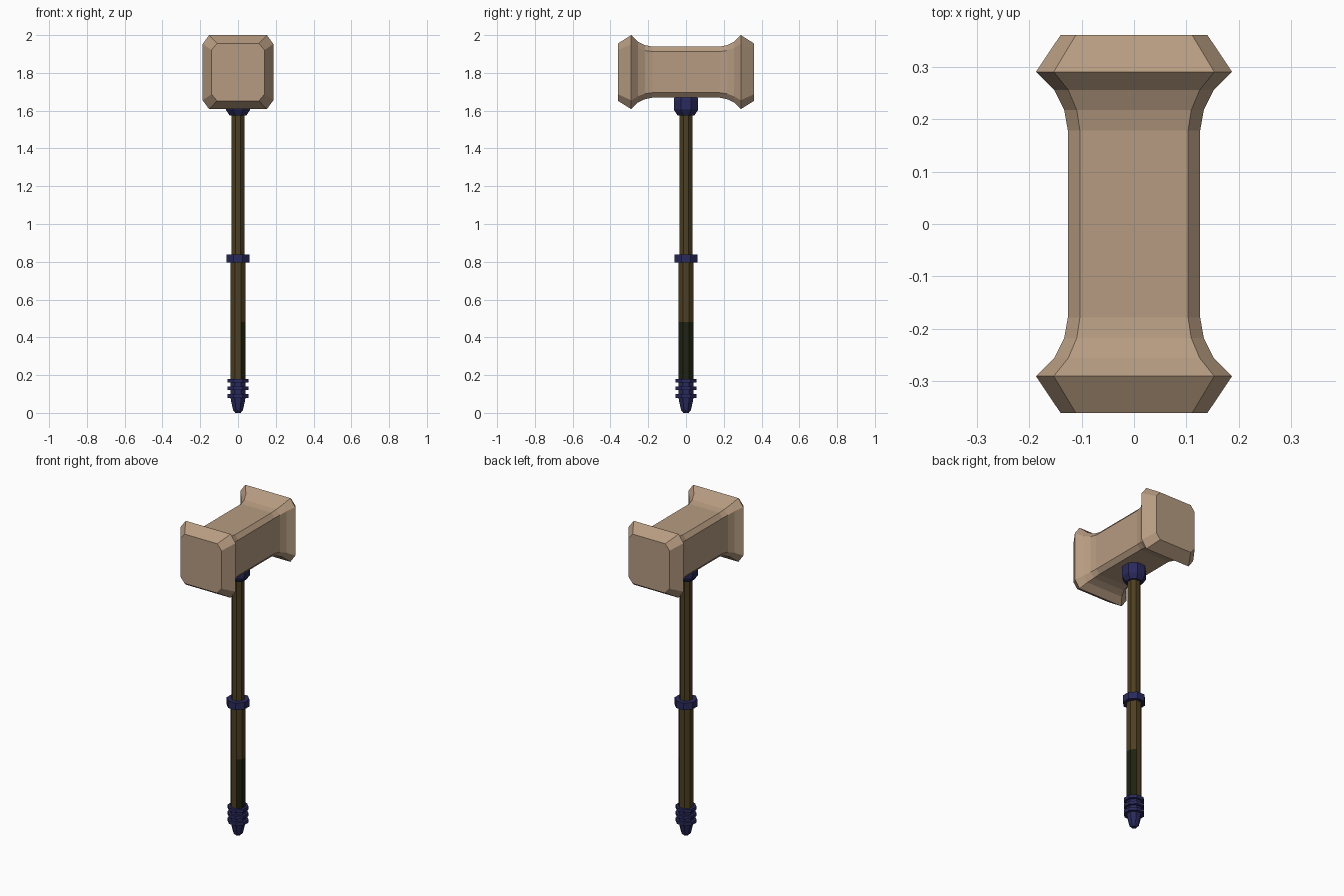
import bpy, bmesh, math

if "Cube" in bpy.data.objects:
    bpy.data.objects.remove(bpy.data.objects["Cube"])


def material(name, rgb):
    m = bpy.data.materials.new(name)
    m.diffuse_color = (*rgb, 1)
    m.use_nodes = True
    m.node_tree.nodes["Principled BSDF"].inputs["Base Color"].default_value = m.diffuse_color
    return m


STONE = material("tan stone", (0.47, 0.33, 0.22))
BLUE = material("dark blue metal", (0.023, 0.023, 0.11))
BROWN = material("olive brown wood", (0.075, 0.050, 0.015))
GREEN = material("dark green wood", (0.014, 0.016, 0.005))


def loft(name, rings, mats):
    """Skin a list of equal-length point rings and cap both ends."""
    bm = bmesh.new()
    vs = [[bm.verts.new(p) for p in ring] for ring in rings]
    n = len(vs[0])
    for a, b in zip(vs, vs[1:]):
        for i in range(n):
            j = (i + 1) % n
            bm.faces.new((a[i], a[j], b[j], b[i]))
    bm.faces.new(vs[0])
    bm.faces.new(vs[-1])
    bmesh.ops.recalc_face_normals(bm, faces=bm.faces)
    me = bpy.data.meshes.new(name)
    bm.to_mesh(me)
    bm.free()
    for m in mats:
        me.materials.append(m)
    ob = bpy.data.objects.new(name, me)
    bpy.context.collection.objects.link(ob)
    return ob


def turned(name, profile, mats):
    """Eight-sided turned part; profile is (apothem, z), flats face the axes."""
    k = 1 / math.cos(math.pi / 8)
    angles = [math.pi / 8 + i * math.pi / 4 for i in range(8)]
    rings = [[(r * k * math.cos(a), r * k * math.sin(a), z) for a in angles]
             for r, z in profile]
    return loft(name, rings, mats)


def section(y, hx, hz, cx, cz, zc=1.804):
    """Chamfered rectangle across the head."""
    pts = [(hx, hz - cz), (hx - cx, hz), (cx - hx, hz), (-hx, hz - cz),
           (-hx, cz - hz), (cx - hx, -hz), (hx - cx, -hz), (hx, cz - hz)]
    return [(x, y, zc + z) for x, z in pts]


# hammer head: half profile mirrored front to back
half = [(0.36, 0.14, 0.152, 0.029, 0.035),
        (0.29, 0.187, 0.196, 0.034, 0.047),
        (0.255, 0.152, 0.161, 0.027, 0.033),
        (0.217, 0.133, 0.143, 0.024, 0.029),
        (0.178, 0.126, 0.135, 0.023, 0.026)]
sections = [section(-y, *r) for y, *r in half] + [section(y, *r) for y, *r in half[::-1]]
loft("hammer_head", sections, [STONE])

# handle: thinner above the middle ring, dark patch low on the +x side
turned("upper_handle", [(0.034, 0.80), (0.034, 1.68)], [BROWN])
grip = turned("lower_handle", [(0.040, 0.10), (0.040, 0.42), (0.040, 0.48), (0.040, 0.82)],
              [BROWN, GREEN])
for f in grip.data.polygons:
    top = 0.45 if f.normal.y < -0.3 else 0.48
    if f.normal.x > 0.3 and f.center.z < top:
        f.material_index = 1

# metal fittings
turned("head_collar", [(0.045, 1.575), (0.064, 1.605), (0.064, 1.66), (0.055, 1.69)], [BLUE])
turned("middle_ring", [(0.060, 0.795), (0.060, 0.838)], [BLUE])
for i, z in enumerate((0.08, 0.12, 0.16)):
    turned(f"pommel_ring_{i + 1}", [(0.055, z), (0.055, z + 0.019)], [BLUE])
turned("pommel_tip", [(0.014, 0), (0.026, 0.015), (0.036, 0.06), (0.041, 0.09),
                      (0.041, 0.165)], [BLUE])
